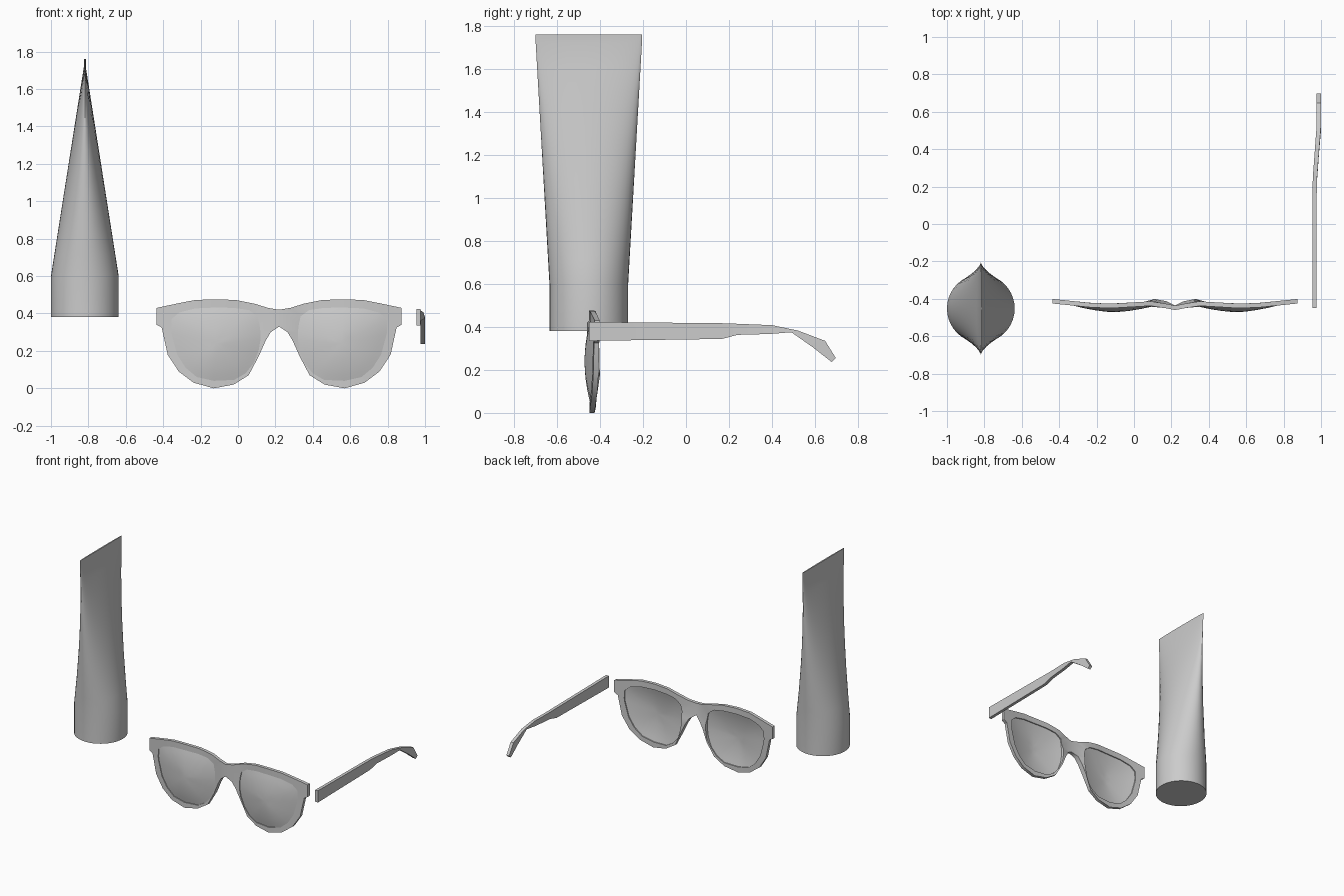
import bpy
import bmesh
from math import sin, cos, pi, radians

old = bpy.data.objects.get("Cube")
if old:
    bpy.data.objects.remove(old)

grey = bpy.data.materials.new("plain grey")
grey.use_nodes = True
grey.diffuse_color = (0.6, 0.6, 0.6, 1)
grey.node_tree.nodes["Principled BSDF"].inputs["Base Color"].default_value = (0.6, 0.6, 0.6, 1)


def finish(bm, name, location, angle=30):
    bmesh.ops.recalc_face_normals(bm, faces=bm.faces)
    mesh = bpy.data.meshes.new(name)
    bm.to_mesh(mesh)
    bm.free()
    mesh.materials.append(grey)
    ob = bpy.data.objects.new(name, mesh)
    bpy.context.collection.objects.link(ob)
    ob.location = location
    bpy.ops.object.select_all(action='DESELECT')
    ob.select_set(True)
    bpy.context.view_layer.objects.active = ob
    bpy.ops.object.shade_smooth_by_angle(angle=radians(angle))
    return ob


def bridge(bm, a, b, closed=True):
    n = len(a)
    for i in range(n if closed else n - 1):
        j = (i + 1) % n
        bm.faces.new((a[i], a[j], b[j], b[i]))


def interpolate(x, table):
    for (x0, y0), (x1, y1) in zip(table, table[1:]):
        if x <= x1:
            return y0 + (y1 - y0) * (x - x0) / (x1 - x0)
    return table[-1][1]


# Soft pouch: round base flattening to a straight seal
bm = bmesh.new()
SIDES = 40
base_z, round_z, seal_z, top_z = 0.38, 0.60, 1.72, 1.76
levels = [base_z] + [round_z + (seal_z - round_z) * i / 10 for i in range(11)] + [top_z]
rings = []
for z in levels:
    t = min(1, max(0, (z - round_z) / (seal_z - round_z)))
    rx = 0.181 * (1 - t) + 0.005 * t
    ry = 0.183 + 0.064 * t
    rings.append([bm.verts.new((rx * cos(2 * pi * i / SIDES), ry * sin(2 * pi * i / SIDES), z))
                  for i in range(SIDES)])
for a, b in zip(rings, rings[1:]):
    bridge(bm, a, b)
bm.faces.new(rings[0])
bm.faces.new(rings[-1])
finish(bm, "pouch", (-0.819, -0.452, 0), 40)

# Half outline of the rim, and the matching lens opening (x, z)
outer = [(0, .42), (.06, .43), (.13, .452), (.23, .472), (.34, .476), (.45, .472), (.537, .455),
         (.655, .43), (.655, .34), (.628, .325), (.596, .18), (.537, .09), (.457, .03), (.35, 0),
         (.243, .02), (.163, .07), (.11, .17), (.072, .255), (.045, .30), (0, .33)]
inner = [(.105, .34), (.115, .385), (.16, .418), (.24, .43), (.34, .432), (.45, .427), (.535, .405),
         (.575, .37), (.578, .315), (.575, .29), (.545, .18), (.50, .11), (.44, .06), (.35, .04),
         (.24, .045), (.18, .08), (.135, .135), (.11, .20), (.10, .26), (.10, .30)]
front_curve = [(0, -.46), (.12, -.437), (.34, -.45), (.45, -.446), (.655, -.425)]


def front_y(x):
    return interpolate(x, front_curve)


def back_y(x, z):
    pad = 0.014 if 0.02 < x < 0.12 and z < 0.31 else 0
    return front_y(x) + 0.024 + pad


def mirrored(ob):
    mod = ob.modifiers.new("mirror", 'MIRROR')
    mod.use_clip = True
    mod.merge_threshold = 0.0005


# Rim and bridge
bm = bmesh.new()
fo = [bm.verts.new((x, front_y(x), z)) for x, z in outer]
fi = [bm.verts.new((x, front_y(x), z)) for x, z in inner]
bo = [bm.verts.new((x, back_y(x, z), z)) for x, z in outer]
bi = [bm.verts.new((x, back_y(x, z), z)) for x, z in inner]
bridge(bm, fo, fi)
bridge(bm, bo, bi)
bridge(bm, fi, bi)
bridge(bm, fo, bo, closed=False)
mirrored(finish(bm, "glasses_frame", (0.22, 0, 0)))

# Domed lenses
bm = bmesh.new()
cx, cz = 0.335, 0.24
edges = []
for offset in (0.006, 0.016):
    loops = []
    for s in (1, 0.85, 0.65, 0.4, 0.2):
        loop = []
        for x, z in inner:
            y = front_y(x) * s + front_y(cx) * (1 - s) + offset - 0.028 * (1 - s * s)
            loop.append(bm.verts.new((cx + (x - cx) * s, y, cz + (z - cz) * s)))
        loops.append(loop)
    for a, b in zip(loops, loops[1:]):
        bridge(bm, a, b)
    hub = bm.verts.new((cx, front_y(cx) + offset - 0.028, cz))
    last = loops[-1]
    for i, v in enumerate(last):
        bm.faces.new((v, last[(i + 1) % len(last)], hub))
    edges.append(loops[0])
bridge(bm, *edges)
mirrored(finish(bm, "lenses", (0.22, 0, 0), 40))

# Detached temple arm: paired top and bottom stations (y, top z, y, bottom z)
stations = [(-.45, .423, -.45, .335), (.167, .417, .167, .344), (.25, .414, .24, .363),
            (.40, .408, .39, .367), (.52, .383, .49, .375), (.647, .335, .59, .305),
            (.697, .255, .677, .237)]
bm = bmesh.new()
sections = []
for ty, tz, by, bz in stations:
    x = interpolate(ty, [(-.5, .954), (.22, .954), (.52, .976), (.7, .976)])
    sections.append([bm.verts.new(p) for p in
                     ((x, ty, tz), (x + .023, ty, tz), (x + .023, by, bz), (x, by, bz))])
for a, b in zip(sections, sections[1:]):
    bridge(bm, a, b)
bm.faces.new(sections[0])
bm.faces.new(sections[-1])
finish(bm, "temple_arm", (0, 0, 0))
